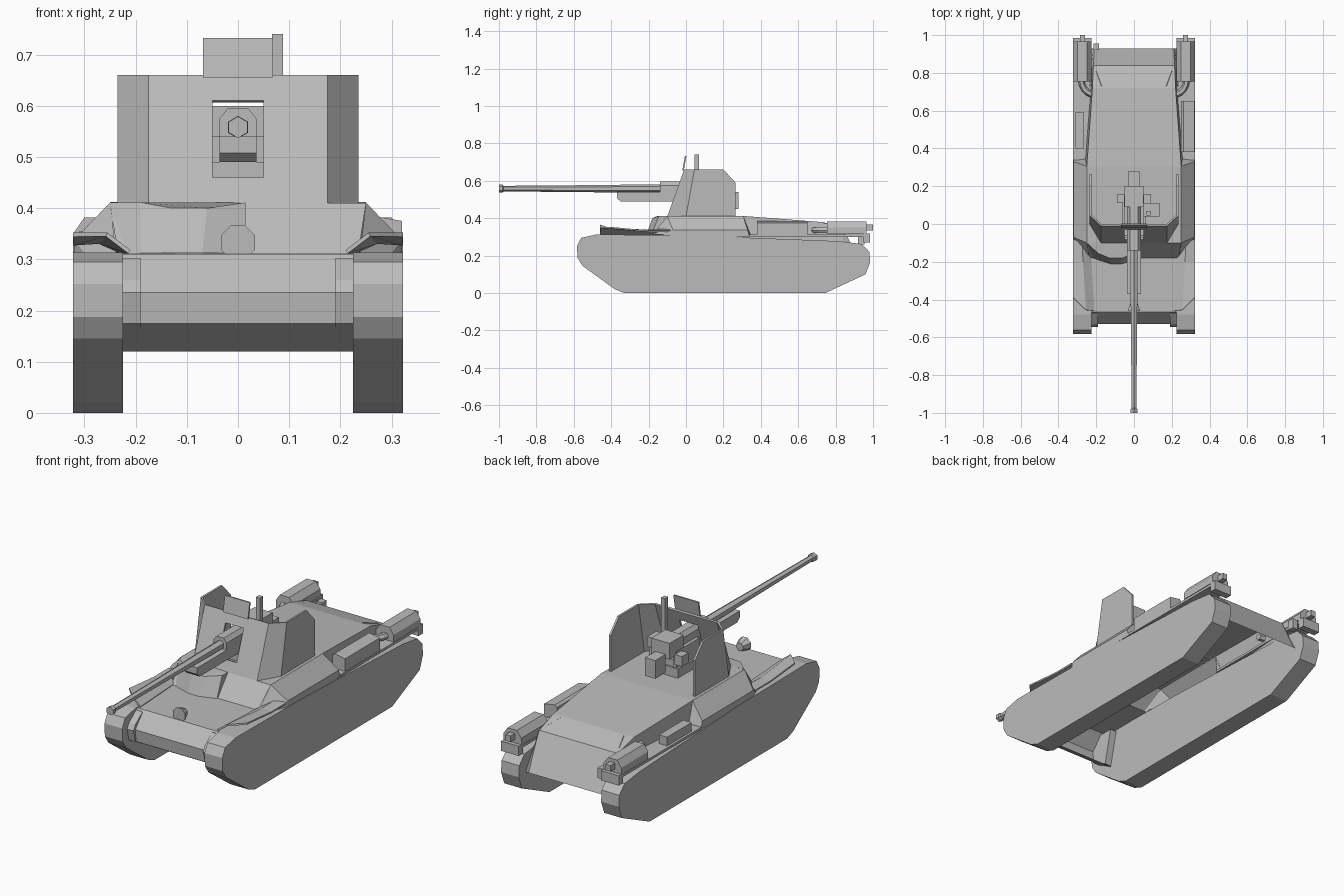
import bpy, bmesh, math
from mathutils import Matrix, Vector

if "Cube" in bpy.data.objects:
    bpy.data.objects.remove(bpy.data.objects["Cube"])

grey = bpy.data.materials.new("plain_grey")
grey.diffuse_color = (0.5, 0.5, 0.5, 1)
grey.use_nodes = True
grey.node_tree.nodes["Principled BSDF"].inputs["Base Color"].default_value = grey.diffuse_color


def finish(name, bm, mirror=False, thick=0):
    bmesh.ops.remove_doubles(bm, verts=bm.verts, dist=0.0005)
    bmesh.ops.recalc_face_normals(bm, faces=bm.faces)
    me = bpy.data.meshes.new(name)
    bm.to_mesh(me)
    bm.free()
    me.materials.append(grey)
    ob = bpy.data.objects.new(name, me)
    bpy.context.collection.objects.link(ob)
    if thick:
        s = ob.modifiers.new("thickness", 'SOLIDIFY')
        s.thickness = thick
        s.offset = -1
    if mirror:
        ob.modifiers.new("mirror", 'MIRROR').use_mirror_merge = False
    return ob


def panels(name, polys, **kw):
    bm = bmesh.new()
    for p in polys:
        bm.faces.new([bm.verts.new(c) for c in p])
    return finish(name, bm, **kw)


def strip(a, b):
    """Quads joining two rows of points."""
    return [(a[i], a[i + 1], b[i + 1], b[i]) for i in range(len(a) - 1)]


def box(name, x0, x1, y0, y1, z0, z1, **kw):
    bm = bmesh.new()
    bmesh.ops.create_cube(bm, size=1)
    for v in bm.verts:
        v.co = ((x0 + x1) / 2 + v.co.x * (x1 - x0),
                (y0 + y1) / 2 + v.co.y * (y1 - y0),
                (z0 + z1) / 2 + v.co.z * (z1 - z0))
    return finish(name, bm, **kw)


def prism(name, prof, lo, hi, place, **kw):
    """Closed prism; place(u, v, t) maps profile and depth to a point."""
    a = [place(u, v, lo) for u, v in prof]
    b = [place(u, v, hi) for u, v in prof]
    return panels(name, [a, b] + strip(a + a[:1], b + b[:1]), **kw)


def rod(name, x, z, stations, n=6):
    """Stepped rod along y from (y, radius) stations."""
    rings = []
    for y, r in stations:
        rings.append([(x + r * math.sin(2 * math.pi * i / n), y,
                       z + r * math.cos(2 * math.pi * i / n)) for i in range(n)])
    polys = [rings[0], rings[-1]]
    for a, b in zip(rings, rings[1:]):
        polys += strip(a + a[:1], b + b[:1])
    return panels(name, polys)


def along_x(u, v, t):
    return (t, u, v)


def along_y(u, v, t):
    return (u, t, v)


# Track blocks
track = [(-.33, 0), (.745, 0), (.96, .10), (.985, .165), (.98, .22), (.94, .262),
         (.82, .277), (.02, .308), (-.48, .313), (-.56, .295), (-.583, .252),
         (-.58, .187), (-.553, .145), (-.38, .02)]
prism("track", track, .225, .322, along_x, mirror=True)

# Central hull: nose, front deck, fighting deck, engine deck, tail plate
stations = [(-.43, .12, .225), (-.525, .175, .225), (-.53, .235, .225), (-.475, .30, .225),
            (-.465, .31, .225), (-.18, .312, .235), (-.10, .41, .25), (.306, .412, .25),
            (.72, .38, .22), (.84, .345, .215), (.93, .17, .21)]
panels("hull", strip([(-w, y, z) for y, z, w in stations], [(w, y, z) for y, z, w in stations]))

# Nose end brackets
nose = [(-.44, .13), (-.53, .175), (-.545, .235), (-.53, .26), (-.475, .303), (-.40, .303)]
prism("nose_bracket", nose, .19, .228, along_x, mirror=True)

# Engine deck side walls
deck = [(.25, .306, .412), (.22, .72, .38), (.215, .84, .345), (.21, .93, .17)]
foot = [(.262, .306, .29), (.232, .72, .27), (.228, .84, .26), (.226, .93, .17)]
panels("engine_side", strip(deck, foot), mirror=True)

# Sloped sponsons over the tracks
s_top = [(.238, -.18, .312), (.25, -.10, .411), (.25, .306, .411), (.255, .35, .30)]
s_out = [(.30, -.12, .312), (.32, -.07, .338), (.32, .33, .338), (.32, .34, .30)]
s_low = [(x, y, .30) for x, y, z in s_out]
panels("sponson", strip(s_top, s_out) + strip(s_out, s_low), mirror=True)

# Folded front fenders
f_in = [(.21, -.46, .318), (.225, -.20, .318), (.24, -.10, .318)]
f_mid = [(.255, -.455, .352), (.27, -.20, .338), (.275, -.10, .345)]
f_out = [(.322, -.39, .352), (.322, -.20, .335), (.322, -.08, .335)]
panels("front_fender", strip(f_in, f_mid) + strip(f_mid, f_out), mirror=True, thick=.008)
box("rear_fender", .225, .322, .34, .96, .300, .312, mirror=True)

# Driver hood on the left half
h_top = [(-.25, -.10, .411), (-.19, -.155, .411), (-.13, -.18, .40), (-.06, -.18, .40), (.015, -.145, .411)]
h_low = [(-.24, -.17, .312), (-.19, -.19, .312), (-.12, -.213, .312), (-.07, -.213, .312), (.015, -.185, .312)]
panels("driver_hood", strip(h_top, h_low) + [h_top + [(.015, -.09, .411)],
       (h_top[-1], h_low[-1], (.015, -.09, .312), (.015, -.09, .411))])

# Headlamp
bm = bmesh.new()
bmesh.ops.create_cone(bm, cap_ends=True, segments=8, radius1=.036, radius2=.02, depth=.04,
                      matrix=Matrix.Translation((0, -.44, .333)) @ Matrix.Rotation(-math.pi / 2, 4, 'X')
                      @ Matrix.Rotation(math.pi / 8, 4, 'Z'))
finish("headlamp", bm)


# Open-backed gun shield with a window
def front(x, z):
    return (x, -.10 + .09 * (z - .41) / .25, z)


shield = []
xs, zs = [-.175, -.05, .05, .175], [.41, .46, .61, .66]
for i in range(3):
    for j in range(3):
        if (i, j) != (1, 1):
            shield.append([front(xs[i], zs[j]), front(xs[i + 1], zs[j]),
                           front(xs[i + 1], zs[j + 1]), front(xs[i], zs[j + 1])])
for s in (-1, 1):
    lo, hi = (s * .235, 0, .41), (s * .235, .045, .66)
    shield.append([front(s * .175, z) for z in zs] + [hi, lo])
    shield.append([lo, hi, (s * .235, .20, .66), (s * .235, .265, .59), (s * .235, .265, .41)])
panels("gun_shield", shield, thick=.01)

# Raised sight flap on the shield
prism("shield_flap", [(-.02, .655), (-.012, .655), (.002, .732), (-.006, .732)], -.068, .068, along_x)

# Gun barrel and recoil jacket
rod("barrel", 0, .558, [(-1, .021), (-.98, .021), (-.975, .015), (-.60, .018), (-.25, .022), (.05, .022)])
jacket = [(-.036, .535), (.036, .535), (.036, .575), (.02, .595), (-.02, .595), (-.036, .575)]
prism("recoil_jacket", jacket, -.14, .10, along_y)
prism("gun_cradle", [(-.37, .54), (-.37, .508), (-.35, .49), (-.05, .49), (.12, .49), (.12, .54)],
      -.036, .036, along_x)

# Breech, mount and pedestal
box("breech", -.05, .05, .09, .20, .52, .60)
box("breech_block", -.028, .028, .20, .28, .45, .54)
box("mount_side", .036, .052, -.03, .15, .46, .54, mirror=True)
box("mount_base", -.05, .05, -.06, .14, .455, .49)
box("pedestal", -.06, .06, .0, .15, .405, .457)
box("hand_wheel_box", .05, .09, .09, .16, .48, .53)
box("hand_wheel_box_left", -.09, -.05, .11, .16, .48, .53)

# Periscope sight
box("periscope", .066, .088, .045, .07, .50, .74)
box("sight_body", .05, .135, .04, .11, .50, .55)

# Fender stowage boxes
prism("right_stowage_box", [(.25, .305), (.32, .305), (.32, .375), (.262, .385), (.25, .375)], .38, .65, along_y)
box("left_stowage_box", -.31, -.265, .40, .59, .31, .355)

# Rear silencers, tail pipes and bent exhaust pipes
silencer = [(.225, .315), (.322, .315), (.322, .35), (.30, .382), (.25, .382), (.225, .35)]
prism("silencer", silencer, .755, .965, along_y, mirror=True)
box("tail_pipe", .26, .287, .96, 1.0, .335, .365, mirror=True)
box("silencer_mount", .225, .322, .95, .985, .27, .318, mirror=True)
rings = []
for k in range(6):
    a = k / 5 * math.pi / 2
    d = Vector((math.cos(a), -math.sin(a), 0))
    c = Vector((.20, .76, .335)) + d * .078
    rings.append([tuple(c + d * .017 * math.cos(t) + Vector((0, 0, .017 * math.sin(t))))
                  for t in (i * math.pi / 3 for i in range(6))])
bend = []
for a, b in zip(rings, rings[1:]):
    bend += strip(a + a[:1], b + b[:1])
panels("exhaust_bend", bend + [rings[0], rings[-1]], mirror=True)

# Sloped fillets beside the engine deck
panels("deck_fillet", [[(.20, .81, .355), (.17, .73, .38), (.235, .73, .32)],
                       [(.20, .81, .355), (.235, .73, .32), (.225, .82, .32)]], mirror=True)
box("tow_bracket", -.215, -.185, .92, .955, .26, .31)
